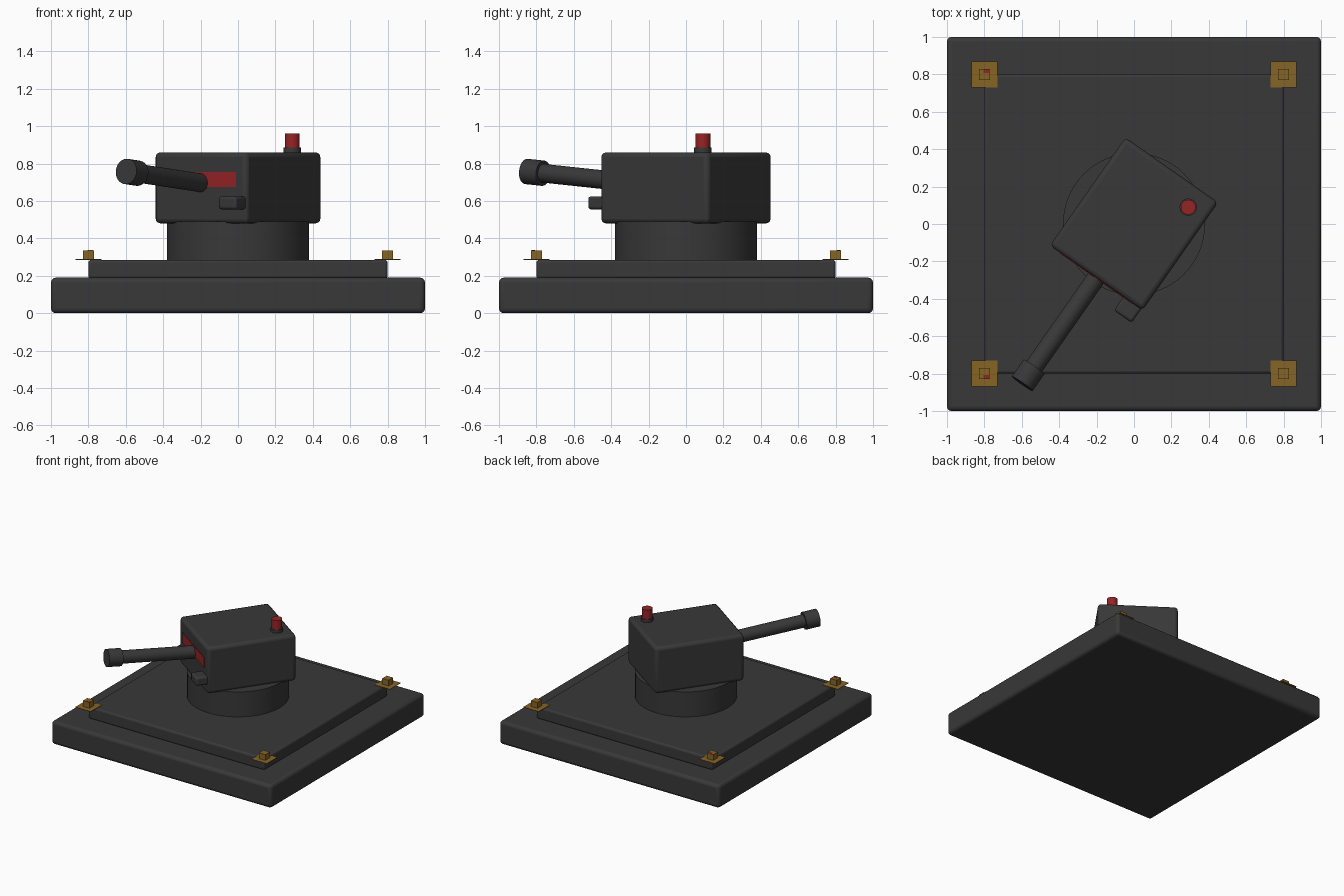
import bpy
import bmesh
import math
from mathutils import Matrix, Vector

if "Cube" in bpy.data.objects:
    bpy.data.objects.remove(bpy.data.objects["Cube"], do_unlink=True)


def make_material(name, rgb):
    mat = bpy.data.materials.new(name)
    mat.use_nodes = True
    mat.diffuse_color = (*rgb, 1)
    node = next(n for n in mat.node_tree.nodes if n.type == "BSDF_PRINCIPLED")
    node.inputs["Base Color"].default_value = (*rgb, 1)
    return mat


GREY = make_material("dark grey metal", (0.04, 0.04, 0.04))
GOLD = make_material("dull gold", (0.24, 0.13, 0.017))
RED = make_material("signal red", (0.31, 0.017, 0.019))

# The gun house and everything on it is turned about the vertical axis
TURN = Matrix.Rotation(math.radians(-35), 4, "Z")
FIXED = Matrix.Identity(4)


def finish(name, bm, mat, matrix, bevel):
    mesh = bpy.data.meshes.new(name)
    bm.to_mesh(mesh)
    bm.free()
    mesh.materials.append(mat)
    obj = bpy.data.objects.new(name, mesh)
    bpy.context.collection.objects.link(obj)
    obj.matrix_world = matrix
    if bevel:
        mod = obj.modifiers.new("Rounded edges", "BEVEL")
        mod.width = bevel
        mod.segments = 3
        mod.limit_method = "ANGLE"
    bpy.ops.object.select_all(action="DESELECT")
    obj.select_set(True)
    bpy.context.view_layer.objects.active = obj
    bpy.ops.object.shade_smooth_by_angle(angle=math.radians(35))
    return obj


def box(name, size, centre, mat, frame=FIXED, bevel=0):
    bm = bmesh.new()
    bmesh.ops.create_cube(bm, size=1)
    bmesh.ops.scale(bm, vec=size, verts=bm.verts)
    return finish(name, bm, mat, frame @ Matrix.Translation(centre), bevel)


def rod(name, radius, start, end, mat, frame=FIXED, sides=32, bevel=0):
    start, end = Vector(start), Vector(end)
    axis = end - start
    bm = bmesh.new()
    bmesh.ops.create_cone(bm, cap_ends=True, segments=sides, radius1=radius,
                          radius2=radius, depth=axis.length)
    turn = axis.to_track_quat("Z", "Y").to_matrix().to_4x4()
    place = Matrix.Translation((start + end) / 2) @ turn
    return finish(name, bm, mat, frame @ place, bevel)


# Stepped square base and round pedestal
box("base_slab", (2, 2, 0.19), (0, 0, 0.095), GREY, bevel=0.025)
box("upper_slab", (1.6, 1.6, 0.1), (0, 0, 0.235), GREY, bevel=0.015)
rod("pedestal", 0.38, (0, 0, 0.28), (0, 0, 0.49), GREY, sides=64)

# Corner brackets with bolts
for x, side in ((-0.8, "right"), (0.8, "left")):
    for y, end in ((-0.8, "front"), (0.8, "back")):
        tag = f"{end}_{side}"
        box(f"corner_plate_{tag}", (0.14, 0.14, 0.004), (x, y, 0.287), GOLD)
        box(f"corner_bolt_{tag}", (0.058, 0.058, 0.05), (x, y, 0.311), GOLD)
        if side == "right":
            box(f"bolt_light_{tag}", (0.03, 0.02, 0.002),
                (x + 0.01, y * 1.02, 0.336), RED)

# Gun house with its red front band and sight
box("gun_house", (0.605, 0.705, 0.38), (0, 0, 0.67), GREY, TURN, bevel=0.025)
box("front_band", (0.47, 0.008, 0.08), (0, -0.352, 0.715), RED, TURN)
box("sight", (0.115, 0.12, 0.07), (0.235, -0.38, 0.59), GREY, TURN, bevel=0.015)

# Barrel, slightly raised, with a thicker muzzle
breech = Vector((0, -0.3, 0.693))
aim = Vector((0, -math.cos(math.radians(5)), math.sin(math.radians(5))))
rod("barrel", 0.05, breech, breech + aim * 0.7, GREY, TURN)
rod("muzzle", 0.068, breech + aim * 0.635, breech + aim * 0.745, GREY, TURN)

# Warning beacon on the roof
rod("beacon_collar", 0.046, (0.186, 0.24, 0.85), (0.186, 0.24, 0.885), GREY, TURN)
rod("beacon_lamp", 0.04, (0.186, 0.24, 0.88), (0.186, 0.24, 0.96), RED, TURN)
